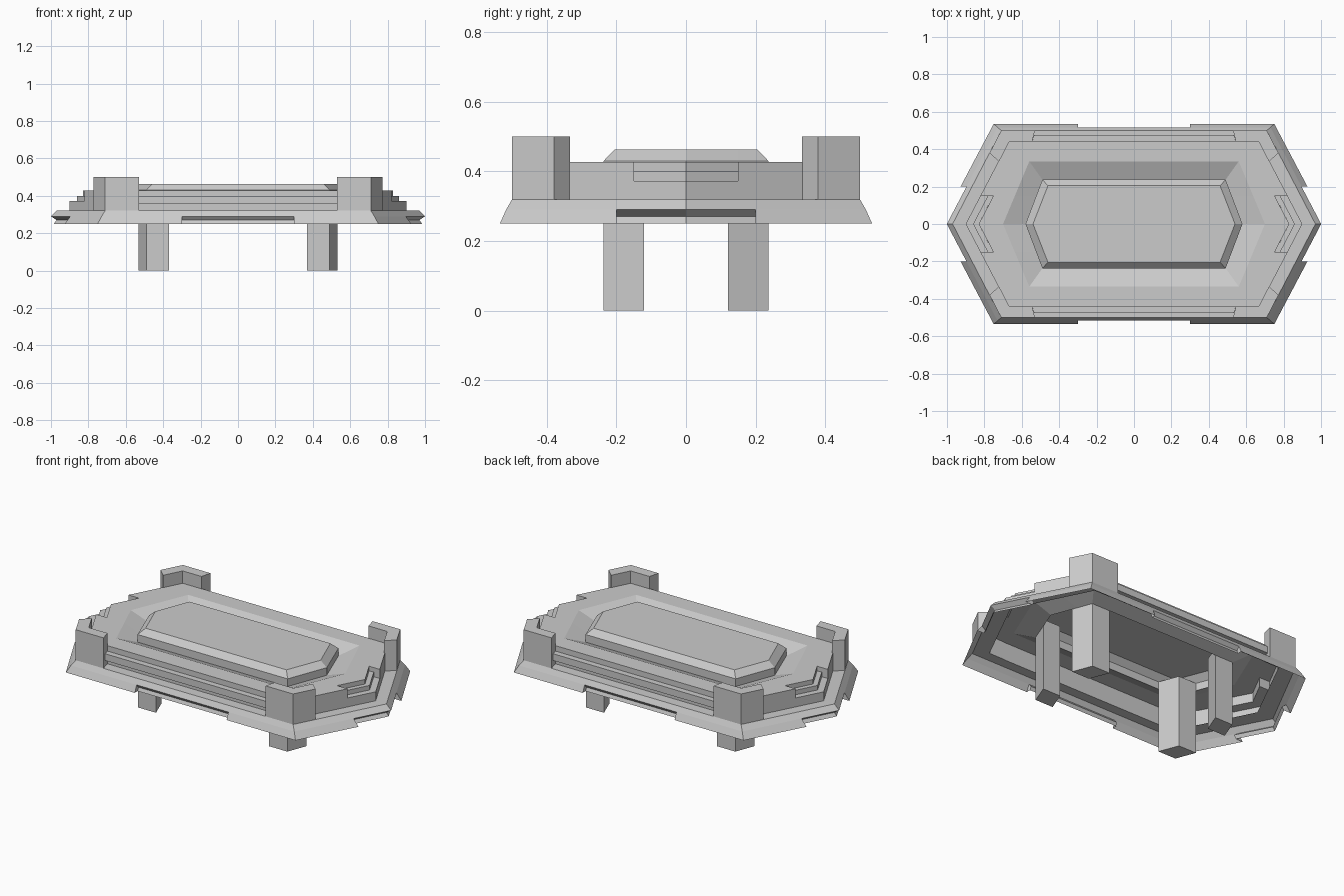
import bpy, bmesh

if "Cube" in bpy.data.objects:
    bpy.data.objects.remove(bpy.data.objects["Cube"])


def finish(name, bm, axes):
    bmesh.ops.remove_doubles(bm, verts=bm.verts, dist=1e-5)
    me = bpy.data.meshes.new(name)
    bm.to_mesh(me)
    bm.free()
    ob = bpy.data.objects.new(name, me)
    bpy.context.collection.objects.link(ob)
    if any(axes):
        m = ob.modifiers.new("mirror", 'MIRROR')
        m.use_axis = (axes[0], axes[1], False)
        m.merge_threshold = 1e-4
    return ob


def loft(name, rings, cap=False):
    """Skin one quadrant of stacked rings (bottom up), then mirror in x and y."""
    bm = bmesh.new()
    for a, b in zip(rings, rings[1:]):
        for j in range(len(a) - 1):
            pts = []
            for p in (b[j], b[j + 1], a[j + 1], a[j]):
                if all(sum((u - v) ** 2 for u, v in zip(p, q)) > 1e-10 for q in pts):
                    pts.append(p)
            if len(pts) > 2:
                bm.faces.new([bm.verts.new(p) for p in pts])
    if cap:
        pts = [(0, 0, rings[-1][0][2])] + list(rings[-1])
        bm.faces.new([bm.verts.new(p) for p in reversed(pts)])
    return finish(name, bm, (True, True))


def prism(name, outline, z0, z1, axes):
    bm = bmesh.new()
    f = bm.faces.new([bm.verts.new((x, y, z0)) for x, y in outline])
    r = bmesh.ops.extrude_face_region(bm, geom=[f])
    for v in r['geom']:
        if isinstance(v, bmesh.types.BMVert):
            v.co.z = z1
    bmesh.ops.recalc_face_normals(bm, faces=bm.faces)
    return finish(name, bm, axes)


def slant(corner, tip, y):
    """x of the slanted end edge at a given y."""
    return tip + (corner[0] - tip) * y / corner[1]


# Flared skirt, undercut in the middle of each side and at each tip
def skirt_ring(full, cut, z):
    def shape(o):
        return (0.71 + (o - 0.5) * 1.15, o), 0.97 + (o - 0.5) * 1.8
    cf, tf = shape(full)
    cc, tc = shape(cut)
    pts = [(0, cut), (0.3, cut), (0.3, full), cf,
           (slant(cf, tf, 0.2), 0.2), (slant(cc, tc, 0.2), 0.2), (tc, 0)]
    return [(x, y, z) for x, y in pts]


loft("skirt", [skirt_ring(0.535, 0.508, 0.25), skirt_ring(0.526, 0.50, 0.27),
               skirt_ring(0.517, 0.517, 0.29), skirt_ring(0.5, 0.5, 0.32),
               skirt_ring(0.44, 0.44, 0.32)])


# Body: wall, notched ends, sunken channel and raised bevelled centre panel
def ring(corner, tip, z, inset=0.0):
    x = slant(corner, tip, 0.15)
    pts = [(0, corner[1]), corner, (x, 0.15), (x - inset, 0.15), (tip - inset, 0)]
    return [(px, py, z) for px, py in pts]


wall = ((0.67, 0.44), 0.90)
loft("body", [ring(*wall, 0.32), ring(*wall, 0.373), ring(*wall, 0.373, 0.07),
              ring(*wall, 0.427, 0.07),
              ring((0.56, 0.335), 0.70, 0.427),
              ring((0.49, 0.237), 0.58, 0.385),
              ring((0.49, 0.237), 0.58, 0.43),
              ring((0.46, 0.205), 0.54, 0.463)], cap=True)

# Chevron steps in the end notches
prism("end_step", [(0.782, 0.15), (0.86, 0), (0.782, -0.15),
                   (0.752, -0.15), (0.83, 0), (0.752, 0.15)], 0.373, 0.40, (True, False))

# Long side ribs
prism("side_rib", [(-0.545, 0.44), (0.545, 0.44), (0.535, 0.475), (-0.535, 0.475)],
      0.355, 0.395, (False, True))

# Angled corner posts
prism("corner_post", [(0.53, 0.5), (0.71, 0.5), (0.772, 0.38), (0.722, 0.333),
                      (0.668, 0.438), (0.545, 0.438)], 0.32, 0.5, (True, True))

# Legs
prism("leg", [(0.37, 0.237), (0.488, 0.237), (0.533, 0.12), (0.415, 0.12)],
      0.0, 0.43, (True, True))
